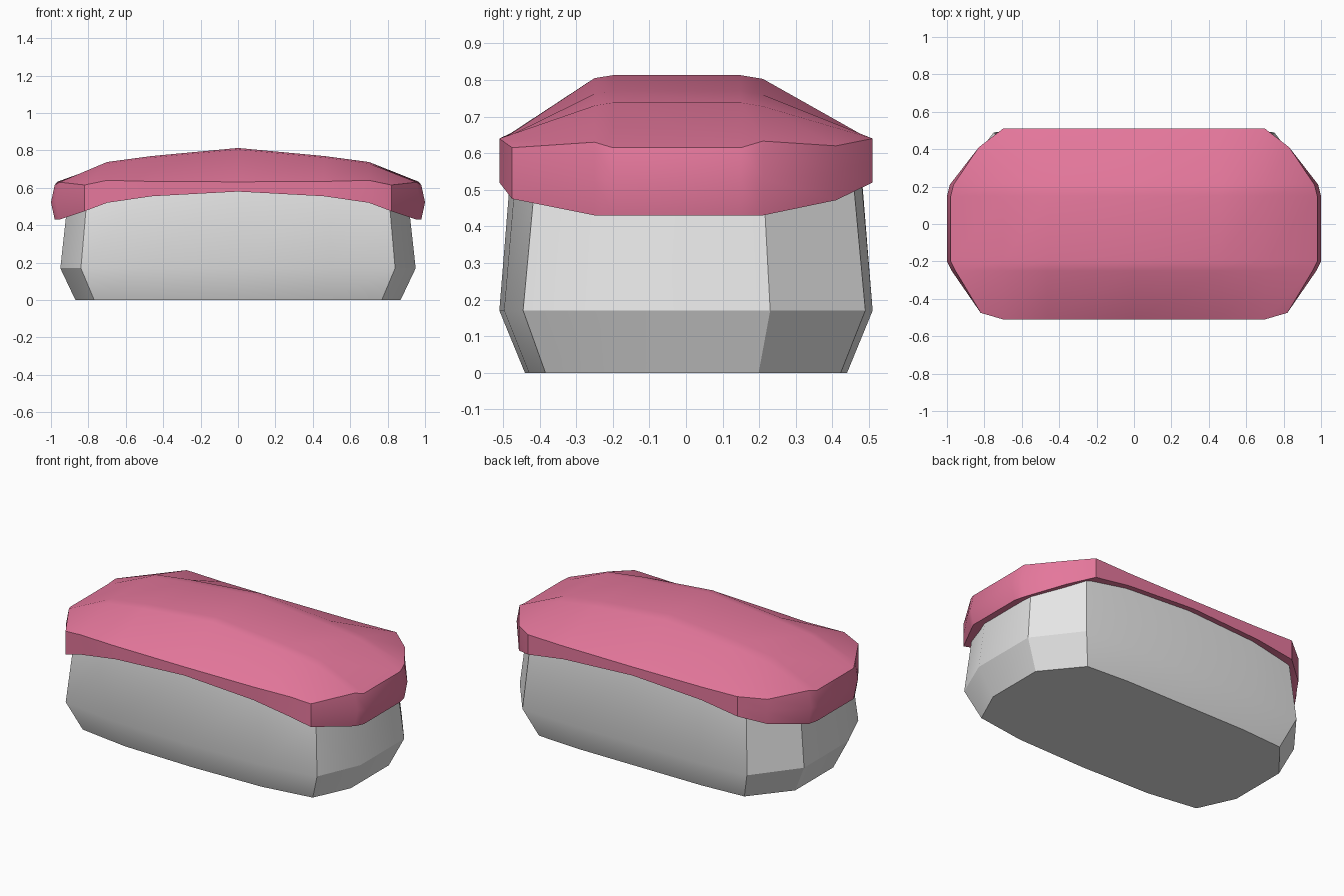
import bpy, bmesh, math

if "Cube" in bpy.data.objects:
    bpy.data.objects.remove(bpy.data.objects["Cube"])


def material(name, rgb):
    m = bpy.data.materials.new(name)
    m.diffuse_color = (*rgb, 1)
    m.use_nodes = True
    m.node_tree.nodes["Principled BSDF"].inputs["Base Color"].default_value = m.diffuse_color
    return m


def lower_edge(x):
    """Arched height of the cover's underside along x."""
    pts = [(0, .58), (.46, .555), (.7, .52), (.82, .475), (.95, .43), (1.1, .43)]
    x = abs(x)
    for (a, za), (b, zb) in zip(pts, pts[1:]):
        if x <= b:
            return za + (zb - za) * (x - a) / (b - a)


def finish(name, bm, mat):
    bmesh.ops.recalc_face_normals(bm, faces=bm.faces)
    me = bpy.data.meshes.new(name)
    bm.to_mesh(me)
    bm.free()
    ob = bpy.data.objects.new(name, me)
    bpy.context.collection.objects.link(ob)
    me.materials.append(mat)
    bpy.ops.object.select_all(action='DESELECT')
    ob.select_set(True)
    bpy.context.view_layer.objects.active = ob
    bpy.ops.object.shade_smooth_by_angle(angle=math.radians(30))


def bridge(bm, a, b):
    n = len(a)
    for i in range(n):
        j = (i + 1) % n
        bm.faces.new((a[i], a[j], b[j], b[i]))


white = material("off white", (.8, .8, .8))
pink = material("rose pink", (.78, .185, .33))

# Rounded base: one plan outline scaled at three heights
half = [(0, -.51), (.5, -.497), (.84, -.445), (.95, -.19), (.95, .23), (.75, .49), (.45, .51), (0, .51)]
plan = half + [(-x, y) for x, y in half[-2:0:-1]]
bm = bmesh.new()
rings = []
for sx, sy, z in [(.915, .863, 0), (1, 1, .17), (.965, .93, None)]:
    rings.append([bm.verts.new((x * sx, y * sy, lower_edge(x * sx) + .03 if z is None else z))
                  for x, y in plan])
for a, b in zip(rings, rings[1:]):
    bridge(bm, a, b)
bm.faces.new(rings[0])
bm.faces.new(rings[-1])
finish("base_body", bm, white)


# Draped cover: columns of six points, front to back, mirrored in x
def column(x, top, rim):
    return [(x, -.51, rim), (x, -.25, top - .008), (x, -.2, top), (x, .15, top),
            (x, .21, top - .01), (x, .51, rim)]


right = [column(0, .813, .632), column(.46, .77, .634), column(.7, .738, .64),
         [(.82, -.475, .615), (.955, -.25, .63), (.98, -.2, .615),
          (.98, .15, .615), (.965, .21, .633), (.83, .41, .62)]]
cols = [[(-x, y, z) for x, y, z in c] for c in right[:0:-1]] + right
bm = bmesh.new()
upper = [[bm.verts.new(p) for p in c] for c in cols]
under = [[bm.verts.new((x, y, lower_edge(x))) for x, y, z in c] for c in cols]
for grid in (upper, under):
    for a, b in zip(grid, grid[1:]):
        for i in range(5):
            bm.faces.new((a[i], b[i], b[i + 1], a[i + 1]))


def border(g):
    return [c[0] for c in g] + g[-1][1:5] + [c[5] for c in g[::-1]] + g[0][4:0:-1]


# Side band of the cover, bulging slightly at the ends
top_rim, low_rim = border(upper), border(under)
middle = []
for t, b in zip(top_rim, low_rim):
    p = (t.co + b.co) / 2
    if abs(p.x) > .9:
        p.x += math.copysign(.02, p.x)
    middle.append(bm.verts.new(p))
bridge(bm, top_rim, middle)
bridge(bm, middle, low_rim)
finish("draped_cover", bm, pink)
